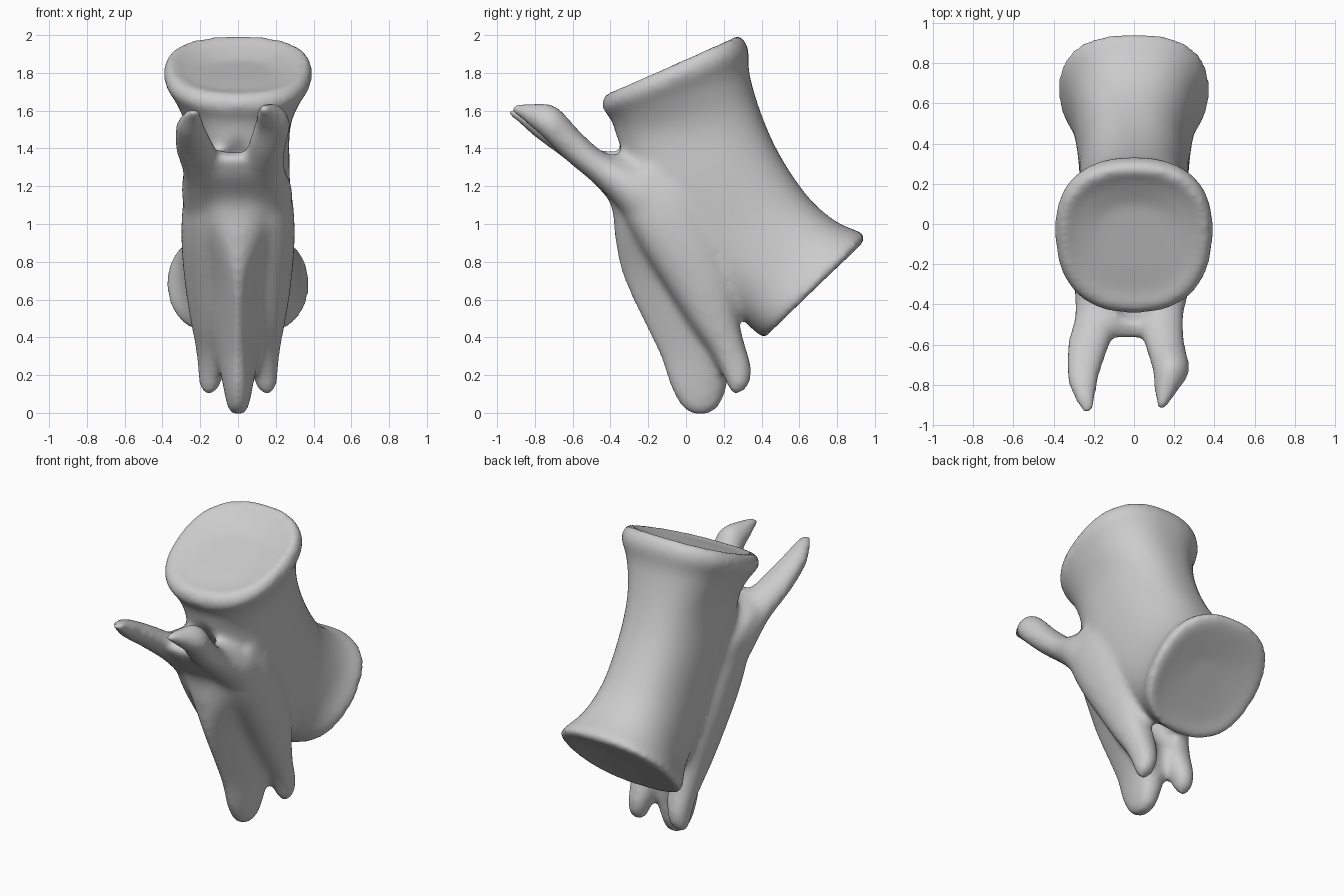
import bpy, bmesh, math


def spline(rows, steps=4):
    """Catmull-Rom interpolation through section rows."""
    out = []
    n = len(rows)
    for i in range(n - 1):
        p = [rows[max(i - 1, 0)], rows[i], rows[i + 1], rows[min(i + 2, n - 1)]]
        for k in range(steps):
            t = k / steps
            out.append([0.5 * (2 * b + (c - a) * t + (2 * a - 5 * b + 4 * c - d) * t * t
                               + (3 * b - a - 3 * c + d) * t ** 3) for a, b, c, d in zip(*p)])
    out.append(list(rows[-1]))
    return out


def loft(bm, rows, power=2.0, sides=40, flip=1):
    """Rows: back y, z, front y, z, centre x, half width at back and at front."""
    rings = []
    for ay, az, by, bz, cx, wa, wb in spline(rows):
        ring = []
        for i in range(sides):
            t = 2 * math.pi * i / sides
            c, s = math.cos(t), math.sin(t)
            u = math.copysign(abs(c) ** (2 / power), c)
            v = math.copysign(abs(s) ** (2 / power), s)
            f = (u + 1) / 2
            ring.append(bm.verts.new((flip * (cx + v * (wb + (wa - wb) * f)),
                                      by + (ay - by) * f, bz + (az - bz) * f)))
        rings.append(ring)
    faces = []
    for r, q in zip(rings, rings[1:]):
        for i in range(sides):
            j = (i + 1) % sides
            faces.append(bm.faces.new((r[i], r[j], q[j], q[i])))
    faces += [bm.faces.new(rings[0]), bm.faces.new(rings[-1])]
    bmesh.ops.recalc_face_normals(bm, faces=faces)


def finish(bm, name):
    me = bpy.data.meshes.new(name)
    bm.to_mesh(me)
    bm.free()
    ob = bpy.data.objects.new(name, me)
    bpy.context.collection.objects.link(ob)
    return ob


bm = bmesh.new()

# Spool-shaped centrum with a flared, slightly dished face at each end
loft(bm, [
    (0.10, 1.865, -0.22, 1.755, 0, .18, .18),
    (0.21, 1.945, -0.35, 1.705, 0, .31, .28),
    (0.275, 2.00, -0.42, 1.69, 0, .38, .34),
    (0.33, 1.93, -0.445, 1.62, 0, .41, .38),
    (0.335, 1.80, -0.39, 1.54, 0, .35, .32),
    (0.40, 1.58, -0.36, 1.42, 0, .29, .26),
    (0.50, 1.36, -0.28, 1.10, 0, .28, .27),
    (0.65, 1.14, -0.02, 0.75, 0, .28, .27),
    (0.80, 1.01, 0.26, 0.52, 0, .32, .30),
    (0.945, 0.945, 0.38, 0.42, 0, .385, .37),
    (0.925, 0.89, 0.42, 0.395, 0, .36, .35),
    (0.85, 0.825, 0.47, 0.465, 0, .27, .27),
    (0.745, 0.745, 0.565, 0.565, 0, .13, .13),
], power=2.4)

# Arch narrowing downwards into the keeled spine
loft(bm, [
    (-0.46, 1.40, -0.58, 1.35, -.03, .10, .13),
    (-0.25, 1.36, -0.52, 1.25, -.03, .24, .24),
    (0.10, 1.18, -0.40, 1.11, -.01, .30, .25),
    (0.20, 0.95, -0.375, 0.92, 0, .30, .16),
    (0.25, 0.72, -0.335, 0.72, 0, .27, .07),
    (0.26, 0.50, -0.235, 0.50, 0, .22, .05),
    (0.235, 0.30, -0.14, 0.30, 0, .15, .05),
    (0.215, 0.13, -0.08, 0.13, 0, .09, .06),
    (0.17, 0.03, -0.02, 0.03, 0, .06, .05),
    (0.11, -0.01, 0.04, -0.01, 0, .03, .03),
], power=2.3)

# Paired flanks that run down beside the spine into the rear processes
for side in (1, -1):
    loft(bm, [
        (-0.10, 1.34, -0.36, 1.24, .15, .09, .10),
        (0.06, 1.16, -0.34, 1.08, .16, .13, .13),
        (0.18, 0.92, -0.25, 0.90, .16, .14, .14),
        (0.26, 0.68, -0.10, 0.66, .15, .13, .13),
        (0.28, 0.50, 0.03, 0.46, .14, .11, .11),
        (0.31, 0.37, 0.13, 0.32, .135, .09, .09),
        (0.345, 0.25, 0.19, 0.21, .14, .07, .075),
        (0.335, 0.15, 0.22, 0.14, .15, .055, .055),
        (0.28, 0.10, 0.24, 0.10, .155, .03, .03),
    ], flip=side, power=2.2)

# Front prongs, the left longer and the right blunter
loft(bm, [
    (0.02, 1.10, -0.22, 0.92, -.17, .10, .10),
    (-0.18, 1.26, -0.34, 1.07, -.17, .13, .13),
    (-0.42, 1.37, -0.47, 1.20, -.18, .11, .12),
    (-0.58, 1.47, -0.65, 1.35, -.23, .105, .105),
    (-0.76, 1.57, -0.80, 1.46, -.255, .08, .075),
    (-0.88, 1.61, -0.89, 1.54, -.24, .05, .05),
    (-0.95, 1.61, -0.95, 1.58, -.23, .02, .02),
])
loft(bm, [
    (0.02, 1.10, -0.22, 0.92, .17, .10, .10),
    (-0.18, 1.26, -0.34, 1.07, .16, .13, .13),
    (-0.42, 1.37, -0.47, 1.20, .13, .12, .12),
    (-0.56, 1.49, -0.65, 1.35, .155, .10, .10),
    (-0.69, 1.625, -0.76, 1.46, .185, .08, .105),
    (-0.82, 1.64, -0.84, 1.53, .16, .05, .07),
    (-0.93, 1.63, -0.93, 1.60, .13, .025, .025),
])
bone = finish(bm, "vertebra")

# Canal running between centrum and arch
cut = bmesh.new()
loft(cut, [
    (-0.42, 1.54, -0.54, 1.46, 0, .10, .10),
    (-0.24, 1.28, -0.37, 1.20, 0, .09, .09),
    (-0.02, 0.98, -0.14, 0.91, 0, .08, .08),
    (0.20, 0.66, 0.08, 0.60, 0, .08, .08),
    (0.37, 0.40, 0.27, 0.34, 0, .08, .08),
], sides=24)
canal = finish(cut, "canal_cutter")
canal.hide_render = True
canal.hide_viewport = True


# Fuse, carve and soften into one continuous surface
def fuse(label):
    m = bone.modifiers.new(label, 'REMESH')
    m.mode = 'VOXEL'
    m.voxel_size = 0.017
    m.use_smooth_shade = True


fuse("fuse_parts")
b = bone.modifiers.new("carve_canal", 'BOOLEAN')
b.operation = 'DIFFERENCE'
b.object = canal
fuse("blend_canal")
s = bone.modifiers.new("soften", 'SMOOTH')
s.factor = 0.5
s.iterations = 18
